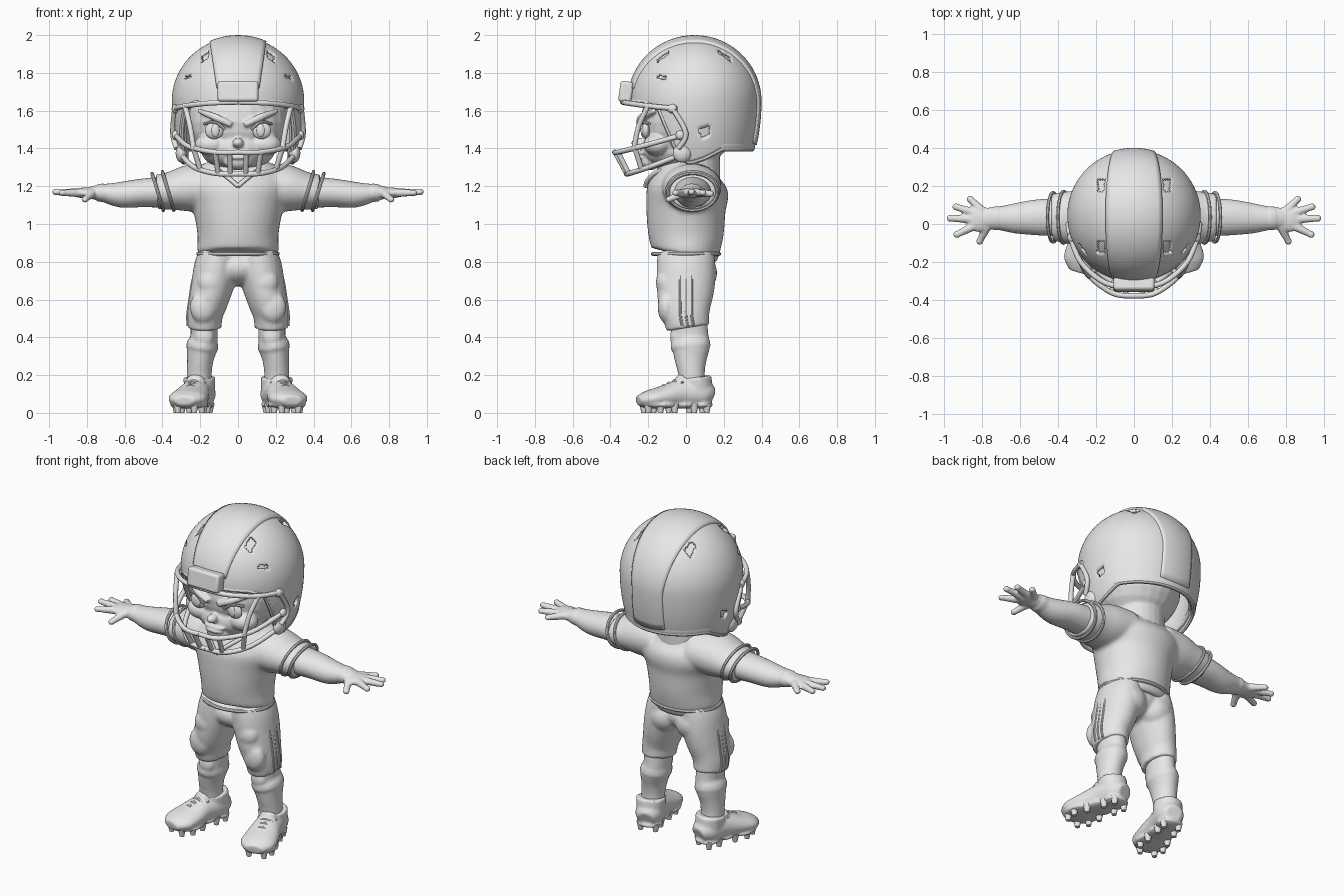
import bpy
import bmesh
from math import sin, cos, acos, pi, radians, sqrt
from mathutils import Vector, Matrix

cube = bpy.data.objects.get("Cube")
if cube:
    bpy.data.objects.remove(cube, do_unlink=True)

grey = bpy.data.materials.new("plain grey")
grey.use_nodes = True
grey.diffuse_color = (0.8, 0.8, 0.8, 1)
grey.node_tree.nodes["Principled BSDF"].inputs["Base Color"].default_value = (0.8, 0.8, 0.8, 1)
parts = []


def spline(rows, k=5):
    """Catmull-Rom interpolation of equal-length tuples."""
    pts = [rows[0]] + list(rows) + [rows[-1]]
    out = []
    for a, b, c, d in zip(pts, pts[1:], pts[2:], pts[3:]):
        for i in range(k):
            t = i / k
            out.append(tuple(q + (r - p) * t / 2 + (p - 2.5 * q + 2 * r - s / 2) * t * t
                             + (1.5 * (q - r) + (s - p) / 2) * t ** 3
                             for p, q, r, s in zip(a, b, c, d)))
    return out + [tuple(rows[-1])]


def sweep(bm, rows, n=24, k=5):
    """Elliptical rings (x, y, z, width, height) swept along a smooth path."""
    rows = spline(rows, k) if k > 1 else rows
    pos = [Vector(r[:3]) for r in rows]
    u, last = None, None
    for i, row in enumerate(rows):
        t = (pos[min(i + 1, len(pos) - 1)] - pos[max(i - 1, 0)]).normalized()
        if u is None:
            u = t.cross(Vector((0, 0, 1)) if abs(t.z) < 0.8 else Vector((0, 1, 0)))
        u = (u - t * u.dot(t)).normalized()
        v = u.cross(t)
        ring = [bm.verts.new(pos[i] + u * row[3] * cos(2 * pi * j / n) + v * row[4] * sin(2 * pi * j / n))
                for j in range(n)]
        if last:
            for j in range(n):
                bm.faces.new((last[j], last[j - 1], ring[j - 1], ring[j]))
        else:
            bm.faces.new(ring)
        last = ring
    bm.faces.new(last[::-1])


def rod(bm, pts, r, n=10, k=5):
    sweep(bm, [tuple(p) + (r, r) for p in pts], n, k)


def ball(bm, centre, size, tilt=0):
    m = Matrix.Translation(centre) @ Matrix.Rotation(tilt, 4, 'Y') @ Matrix.Diagonal((*size, 1))
    bmesh.ops.create_uvsphere(bm, u_segments=24, v_segments=14, radius=1, matrix=m)


def finish(name, bm, mirror=False, voxel=0, thick=0, relax=4, bevel=0):
    bmesh.ops.recalc_face_normals(bm, faces=bm.faces[:])
    mesh = bpy.data.meshes.new(name)
    bm.to_mesh(mesh)
    bm.free()
    mesh.materials.append(grey)
    ob = bpy.data.objects.new(name, mesh)
    bpy.context.collection.objects.link(ob)
    if mirror:
        ob.modifiers.new("mirror", 'MIRROR').use_mirror_merge = False
    if thick:
        mod = ob.modifiers.new("thickness", 'SOLIDIFY')
        mod.thickness, mod.offset = thick, 0
    if bevel:
        mod = ob.modifiers.new("bevel", 'BEVEL')
        mod.width, mod.segments = bevel, 3
    if voxel:
        mod = ob.modifiers.new("blend", 'REMESH')
        mod.mode, mod.voxel_size, mod.use_smooth_shade = 'VOXEL', voxel, True
        mod = ob.modifiers.new("relax", 'SMOOTH')
        mod.factor, mod.iterations = 0.5, relax
    parts.append(ob)


# Jersey: torso and short sleeves blended together
bm = bmesh.new()
sweep(bm, [(0, -.005, .83, .2, .16), (0, 0, .86, .215, .18), (0, 0, .95, .215, .2), (0, 0, 1.08, .24, .21),
           (0, .01, 1.18, .28, .215), (0, .02, 1.26, .25, .175), (0, .04, 1.33, .15, .12)], 40)
sweep(bm, [(.12, .03, 1.2, .16, .12), (.25, .03, 1.19, .155, .125), (.36, .035, 1.175, .135, .1),
           (.43, .035, 1.17, .125, .092)], 32)
finish("jersey", bm, True, .012)

# Jersey trim: sleeve bands, hem and V collar
bm = bmesh.new()
for x, y, z, ry, rz in ((.37, .035, 1.175, .136, .102), (.425, .035, 1.17, .13, .098)):
    rod(bm, [(x + .03 * sin(a * pi / 16), y + ry * cos(a * pi / 16), z + rz * sin(a * pi / 16))
             for a in range(33)], .009, 8, 1)
rod(bm, [(0, -.215, 1.2), (.04, -.2, 1.235), (.1, -.145, 1.28), (.15, -.02, 1.31), (.1, .12, 1.31), (0, .15, 1.31)], .012)
finish("jersey_trim", bm, True)
bm = bmesh.new()
rod(bm, [(.21 * cos(a * pi / 24), .175 * sin(a * pi / 24), .842) for a in range(49)], .011, 8, 1)
finish("jersey_hem", bm)

# Arms with spread fingers
bm = bmesh.new()
sweep(bm, [(.36, .035, 1.17, .1, .085), (.5, .035, 1.165, .095, .076), (.62, .03, 1.155, .08, .068),
           (.72, .03, 1.165, .06, .046), (.79, .03, 1.165, .055, .03)])
sweep(bm, [(.715, .03, 1.165, .064, .05), (.745, .03, 1.165, .06, .045)], k=1)
ball(bm, (.81, .025, 1.165), (.075, .068, .028))
for start, tip in (((.80, .07), (.86, .13, 1.16)), ((.83, .055), (.935, .09, 1.165)), ((.84, .025), (.965, .03, 1.17)),
                   ((.83, -.005), (.93, -.055, 1.165)), ((.77, -.01), (.81, -.09, 1.13))):
    sweep(bm, [(*start, 1.165, .025, .024), (*tip, .017, .016)], 12, 1)
    ball(bm, tip, (.019, .019, .017))
finish("arms", bm, True, .007, relax=2)

# Pants with hip, seat and padding
bm = bmesh.new()
sweep(bm, [(.1, 0, .845, .105, .15), (.115, 0, .78, .115, .155), (.13, 0, .7, .115, .155), (.155, -.005, .6, .105, .145),
           (.175, 0, .52, .095, .125), (.178, .01, .45, .09, .115)], 32)
ball(bm, (0, 0, .77), (.19, .145, .1))
ball(bm, (.095, .075, .74), (.1, .09, .1))
ball(bm, (.185, -.105, .56), (.07, .045, .085))
ball(bm, (.145, -.11, .69), (.07, .05, .07))
finish("pants", bm, True, .01)
bm = bmesh.new()
for y in (-.03, .0, .03):
    rod(bm, [(.207, y, .82), (.24, y, .7), (.256, y, .6), (.267, y, .52), (.265, y + .01, .46)], .007, 8)
finish("pants_side_stripes", bm, True)

# Lower legs with sock cuffs
bm = bmesh.new()
sweep(bm, [(.18, .015, .48, .072, .098), (.18, .02, .4, .072, .1), (.19, .025, .35, .082, .102),
           (.2, .025, .28, .07, .085), (.205, .03, .2, .066, .07), (.205, .04, .1, .07, .07)])
sweep(bm, [(.186, .022, .375, .082, .105), (.19, .025, .345, .086, .107)], k=1)
ball(bm, (.18, -.055, .4), (.05, .03, .05))
finish("socks", bm, True, .01, relax=3)

# Cleated shoes, turned slightly outward
turn = Matrix.Translation((.205, .05, 0)) @ Matrix.Rotation(radians(15), 4, 'Z') @ Matrix.Translation((0, -.05, 0))
bm = bmesh.new()
sweep(bm, [(0, .14, .085, .05, .045), (0, .09, .1, .08, .075), (0, -.03, .1, .083, .078), (0, -.13, .085, .1, .058),
           (0, -.21, .073, .1, .045), (0, -.265, .065, .055, .025)])
sweep(bm, [(0, .055, .08, .08, .085), (0, .055, .14, .082, .085), (0, .05, .19, .085, .085)])
ball(bm, (0, -.03, .17), (.05, .03, .035))
for y, w, l in ((.075, .078, .07), (-.03, .08, .09), (-.15, .105, .11)):
    ball(bm, (0, y, .042), (w, l, .02))
bm.transform(turn)
finish("shoes", bm, True, .009, relax=3)
bm = bmesh.new()
for y, w in ((.1, .045), (.03, .05), (-.08, .06), (-.16, .07), (-.22, .045)):
    for s in (-1, 1):
        sweep(bm, [(s * w, y, .0, .014, .014), (s * w, y, .05, .024, .024)], 10, 1)
bm.transform(turn)
finish("cleats", bm, True)
bm = bmesh.new()
for i in range(4):
    y, z = -.035 - .03 * i, .183 - .013 * i
    rod(bm, [(-.055, y, z - .028), (0, y, z), (.055, y, z - .028)], .009, 8)
bm.transform(turn)
finish("laces", bm, True)

# Head with stern brows, nose, lips and chin
bm = bmesh.new()
ball(bm, (0, .01, 1.54), (.265, .25, .25))
ball(bm, (0, -.06, 1.4), (.2, .18, .12))
ball(bm, (0, -.19, 1.33), (.075, .055, .045))
ball(bm, (0, -.25, 1.43), (.03, .04, .026))
ball(bm, (0, -.23, 1.375), (.075, .025, .012))
ball(bm, (0, -.235, 1.352), (.06, .028, .012))
ball(bm, (.14, -.15, 1.42), (.09, .075, .06))
sweep(bm, [(.035, -.245, 1.525, .018, .016), (.12, -.235, 1.565, .02, .02), (.21, -.165, 1.6, .012, .012)], 12)
sweep(bm, [(0, .05, 1.2, .15, .13), (0, .04, 1.45, .15, .14)], k=3)
finish("head", bm, True, .008, relax=2)
bm = bmesh.new()
ball(bm, (.125, -.212, 1.495), (.05, .022, .045))
ball(bm, (.12, -.228, 1.495), (.022, .012, .034))
rod(bm, [(.07, -.24, 1.5), (.12, -.235, 1.54), (.18, -.195, 1.53)], .008, 8)
finish("eyes", bm, True)

# Helmet surface: azimuth a runs from the front, t from the crown
RIM = [(0, 1.655), (40, 1.645), (56, 1.61), (66, 1.47), (74, 1.35), (85, 1.315), (100, 1.34), (118, 1.39), (181, 1.39)]


def rim_t(a):
    deg = abs((a * 180 / pi + 180) % 360 - 180)
    for (a0, z0), (a1, z1) in zip(RIM, RIM[1:]):
        if a0 <= deg <= a1:
            dz = z0 + (z1 - z0) * (deg - a0) / (a1 - a0) - 1.65
            return acos(dz / (.34 if dz > 0 else .62))


def skull(a, t, k=.97):
    return Vector((.35 * k * sin(t) * sin(a), .045 - .345 * k * sin(t) * cos(a),
                   1.65 + (.34 if cos(t) > 0 else .62) * k * cos(t)))


def is_vent(p):
    x, y, z = abs(p.x), p.y, p.z
    top = z > 1.75 and abs(x - .17) < .02 and min(abs(y - .2), abs(y + .12)) < .032
    slit = abs(y + .125) < .025 and abs(z - 1.775) < .01
    ear = x > .2 and (y - .1) ** 2 + (z - 1.49) ** 2 < .028 ** 2
    return top or slit or ear


for name, k in (("helmet_shell", .97), ("helmet_lining", .92)):
    bm = bmesh.new()
    na, nt = 180, 50
    grid = [[bm.verts.new(skull(2 * pi * i / na, rim_t(2 * pi * i / na) * j / nt, k)) for j in range(nt + 1)]
            for i in range(na)]
    for i in range(na):
        for j in range(nt):
            bm.faces.new((grid[i - 1][j], grid[i - 1][j + 1], grid[i][j + 1], grid[i][j]))
    bmesh.ops.remove_doubles(bm, verts=bm.verts[:], dist=.0005)
    if k > .95:
        holes = [f for f in bm.faces if is_vent(f.calc_center_median())]
        bmesh.ops.delete(bm, geom=holes, context='FACES')
    finish(name, bm, thick=.022)

# Raised centre band over the crown
bm = bmesh.new()
rows = []
for i in range(49):
    b = radians(12 + 190 * i / 48)
    w = .1 + .045 * max(0, sin(b))
    row = []
    for j in range(13):
        x = w * (j / 6 - 1)
        f = .985 * sqrt(1 - (x / .35) ** 2)
        row.append(bm.verts.new((x, .045 - .345 * f * cos(b), 1.65 + (.34 if b < pi else .62) * f * sin(b))))
    rows.append(row)
for r0, r1 in zip(rows, rows[1:]):
    for j in range(12):
        bm.faces.new((r0[j], r0[j + 1], r1[j + 1], r1[j]))
finish("helmet_band", bm, thick=.03)

# Helmet rim, rear roll, front bumper and jaw fittings
bm = bmesh.new()
rod(bm, [skull(radians(a), rim_t(radians(a))) for a in range(0, 361, 3)], .015, 8, 1)
finish("helmet_rim", bm)
bm = bmesh.new()
sweep(bm, [(*(skull(radians(a), rim_t(radians(a))) + Vector((0, 0, .025))), .018, .036)
           for a in range(115, 246, 5)], 12, 1)
finish("helmet_rear_roll", bm)
bm = bmesh.new()
bmesh.ops.create_cube(bm, size=1, matrix=Matrix.Translation((0, -.318, 1.7)) @ Matrix.Rotation(radians(-8), 4, 'X')
                      @ Matrix.Diagonal((.215, .07, .11, 1)))
finish("helmet_bumper", bm, bevel=.015)
bm = bmesh.new()
ball(bm, (.3, -.02, 1.375), (.03, .05, .05))
ball(bm, (.33, -.03, 1.47), (.02, .025, .025))
ball(bm, (.325, -.07, 1.61), (.025, .03, .025))
finish("jaw_fittings", bm, True)

# Face mask cage
bm = bmesh.new()
for path in ([(0, -.335, 1.645), (.15, -.31, 1.64), (.28, -.2, 1.625), (.34, -.05, 1.61)],
             [(0, -.378, 1.38), (.12, -.36, 1.38), (.26, -.24, 1.41), (.325, -.04, 1.465)],
             [(0, -.315, 1.265), (.12, -.3, 1.268), (.23, -.2, 1.3), (.3, -.03, 1.365)],
             [(.28, -.2, 1.625), (.255, -.25, 1.52), (.235, -.275, 1.4)],
             [(.335, -.07, 1.61), (.345, 0, 1.48), (.325, -.04, 1.4)],
             [(.045, -.375, 1.38), (.04, -.313, 1.265)],
             [(.12, -.36, 1.38), (.105, -.303, 1.267)],
             [(.235, -.27, 1.4), (.2, -.235, 1.288)]):
    rod(bm, path, .014)
finish("face_mask", bm, True)

# Smooth shading with crisp edges
bpy.ops.object.select_all(action='DESELECT')
for ob in parts:
    ob.select_set(True)
bpy.context.view_layer.objects.active = parts[0]
bpy.ops.object.shade_smooth_by_angle(angle=radians(40))
